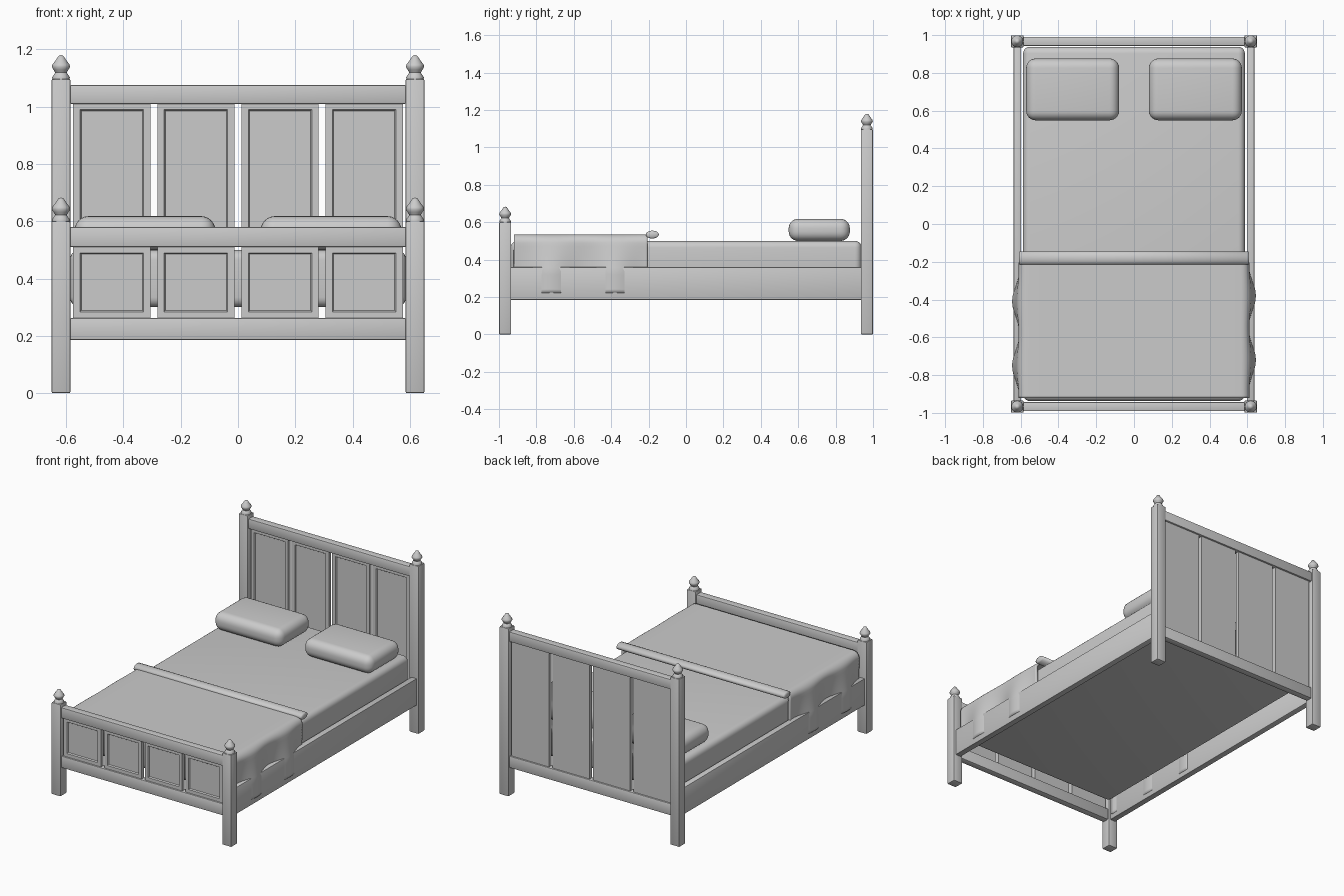
import bpy, bmesh, math

if "Cube" in bpy.data.objects:
    bpy.data.objects.remove(bpy.data.objects["Cube"])


def finish(name, bm, angle=35):
    bmesh.ops.recalc_face_normals(bm, faces=bm.faces[:])
    me = bpy.data.meshes.new(name)
    bm.to_mesh(me)
    bm.free()
    ob = bpy.data.objects.new(name, me)
    bpy.context.collection.objects.link(ob)
    bpy.ops.object.select_all(action='DESELECT')
    ob.select_set(True)
    bpy.context.view_layer.objects.active = ob
    bpy.ops.object.shade_smooth_by_angle(angle=math.radians(angle))
    return ob


def box_bm(x, y, z):
    """Box from (min, max) pairs."""
    bm = bmesh.new()
    bmesh.ops.create_cube(bm, size=1)
    for v in bm.verts:
        v.co = [(a + b) / 2 + c * (b - a) for (a, b), c in zip((x, y, z), v.co)]
    return bm


def box(name, x, y, z, bevel=0.005, segments=2):
    bm = box_bm(x, y, z)
    bmesh.ops.bevel(bm, geom=bm.edges[:], offset=bevel, segments=segments,
                    profile=0.5, affect='EDGES')
    return finish(name, bm)


def lathe(name, profile, loc, steps=24):
    bm = bmesh.new()
    vs = [bm.verts.new((loc[0] + r, loc[1], loc[2] + z)) for r, z in profile]
    es = [bm.edges.new(p) for p in zip(vs, vs[1:])]
    bmesh.ops.spin(bm, geom=vs + es, cent=loc, axis=(0, 0, 1),
                   angle=2 * math.pi, steps=steps)
    bmesh.ops.remove_doubles(bm, verts=bm.verts[:], dist=1e-5)
    return finish(name, bm, 50)


def panel(name, cx, cy, z0, z1):
    """Board with a sunken field on the front face."""
    bm = box_bm((cx - 0.135, cx + 0.135), (cy - 0.0125, cy + 0.0125), (z0, z1))
    bm.normal_update()
    front = [f for f in bm.faces if f.normal.y < -0.9]
    bmesh.ops.inset_region(bm, faces=front, thickness=0.034)
    bmesh.ops.inset_region(bm, faces=front, thickness=0.007, depth=-0.008)
    return finish(name, bm)


FINIAL = [(0, 0), (0.030, 0), (0.031, 0.008), (0.024, 0.018), (0.020, 0.024),
          (0.026, 0.034), (0.032, 0.044), (0.030, 0.052), (0.021, 0.064),
          (0.015, 0.073), (0.009, 0.082), (0, 0.085)]

# Headboard and footboard: posts, finials, rails, panels
for label, y, top, rail_z in (("head", 0.967, 1.097, (1.01, 1.075)),
                              ("foot", -0.967, 0.6, (0.51, 0.58))):
    for side, s in (("left", -1), ("right", 1)):
        x = s * 0.618
        box(f"{label}_post_{side}", (x - 0.033, x + 0.033),
            (y - 0.032, y + 0.032), (0, top))
        lathe(f"{label}_finial_{side}", FINIAL, (x, y, top - 0.002))
    box(f"{label}_top_rail", (-0.587, 0.587), (y - 0.024, y + 0.024), rail_z)
    box(f"{label}_bottom_rail", (-0.587, 0.587), (y - 0.022, y + 0.022), (0.185, 0.262))
    for i in range(4):
        panel(f"{label}_panel_{i + 1}", (i - 1.5) * 0.2935, y, 0.26, rail_z[0] + 0.004)

# Side rails
for side, s in (("left", -1), ("right", 1)):
    box(f"side_rail_{side}", sorted((s * 0.597, s * 0.637)), (-0.94, 0.94),
        (0.185, 0.36), 0.004)

# Mattress and pillows
box("mattress", (-0.587, 0.587), (-0.937, 0.938), (0.30, 0.50), 0.035, 5)
for side, s in (("left", -1), ("right", 1)):
    box(f"pillow_{side}", (s * 0.325 - 0.246, s * 0.325 + 0.246),
        (0.549, 0.876), (0.50, 0.618), 0.05, 6)

# Blanket: draped cross-section swept along y, sides rippling towards the hem
W, TOP, R = 0.612, 0.535, 0.045
half = [(W * t / 8 * 0.926, TOP) for t in range(8)]
half += [(W - R + R * math.sin(a), TOP - R + R * math.cos(a))
         for a in (i * math.pi / 12 for i in range(7))]
half += [(W, 0.49 - 0.27 * i / 14) for i in range(1, 15)]
section = [(-x, z) for x, z in reversed(half[1:])] + half
bm = bmesh.new()
rows = []
NY = 60
for j in range(NY + 1):
    y = -0.92 + 0.715 * j / NY
    row = []
    for x, z in section:
        s = 1 if x > 0 else -1
        drop = min(1, max(0, (TOP - z) / 0.2))
        wave = math.sin((y + 0.805 + (0 if s > 0 else 0.03)) * 2 * math.pi / 0.34)
        row.append(bm.verts.new((x + s * drop * (0.014 + 0.019 * wave), y,
                                 z + 0.003 * drop * wave)))
    rows.append(row)
for a, b in zip(rows, rows[1:]):
    for i in range(len(section) - 1):
        bm.faces.new((a[i], a[i + 1], b[i + 1], b[i]))
blanket = finish("blanket", bm, 60)
if blanket.data.polygons[len(section) // 2].normal.z < 0:
    blanket.data.flip_normals()
mod = blanket.modifiers.new("thickness", 'SOLIDIFY')
mod.thickness = 0.015
mod.offset = -1

# Folded blanket edge: soft roll across the bed
roll = lathe("blanket_fold", [(0, -0.61), (0.014, -0.61), (0.020, -0.604),
                              (0.020, 0.604), (0.014, 0.61), (0, 0.61)], (0, 0, 0))
roll.rotation_euler = (0, math.pi / 2, 0)
roll.scale = (1.05, 1.75, 1)
roll.location = (0, -0.18, 0.534)
